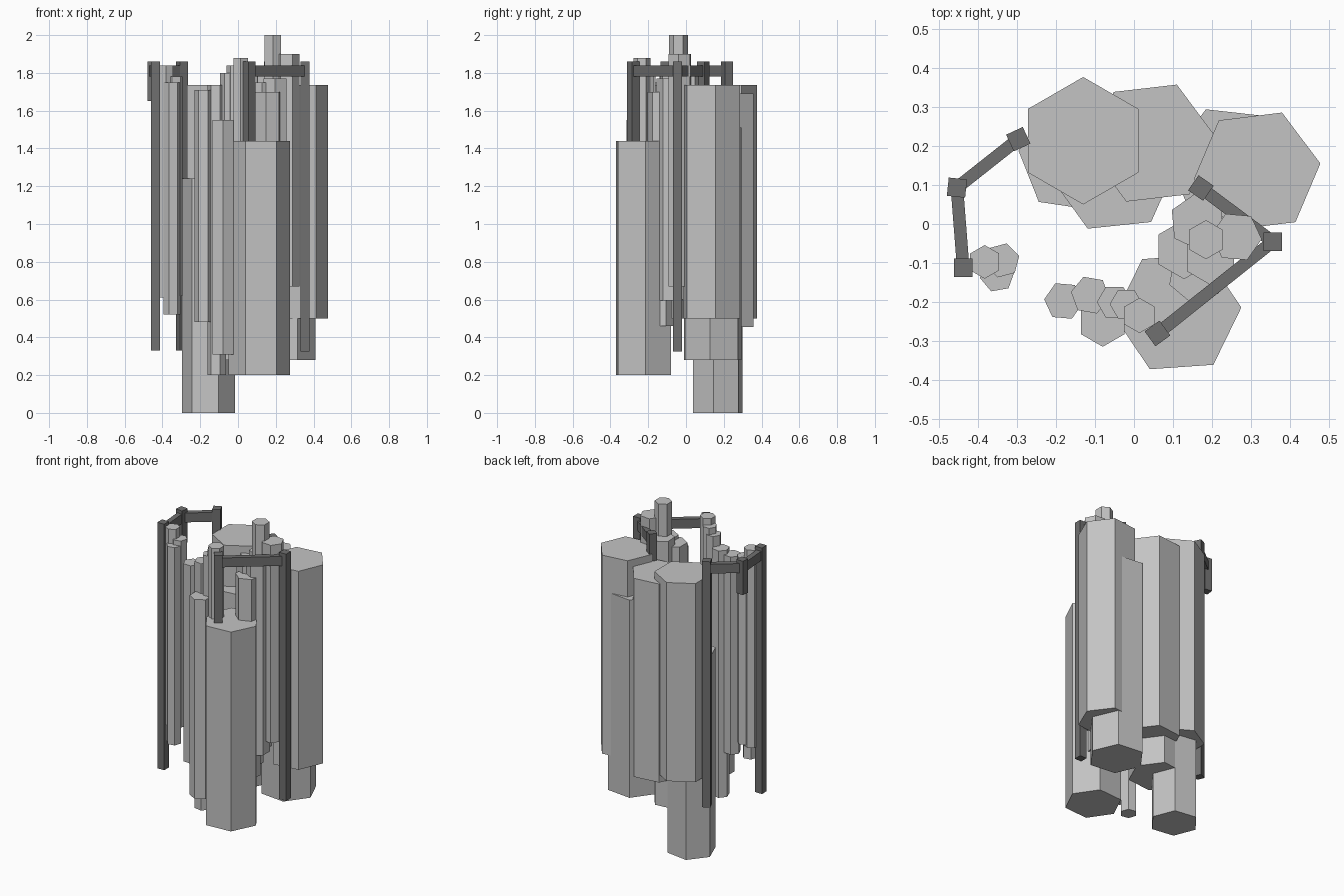
import bpy, math
from mathutils import Vector

cube = bpy.data.objects.get("Cube")
if cube:
    bpy.data.objects.remove(cube)


def material(name, value):
    m = bpy.data.materials.new(name)
    m.use_nodes = True
    colour = (value, value, value, 1)
    m.diffuse_color = colour
    m.node_tree.nodes["Principled BSDF"].inputs["Base Color"].default_value = colour
    return m


stone = material("light grey stone", 0.55)
metal = material("dark grey railing", 0.16)


def column(name, x, y, radius, turn, bottom, top):
    """Upright six-sided prism with a corner at the given angle."""
    bpy.ops.mesh.primitive_cylinder_add(
        vertices=6, radius=radius, depth=top - bottom,
        location=(x, y, (top + bottom) / 2),
        rotation=(0, 0, math.radians(turn - 90)))
    ob = bpy.context.object
    ob.name = name
    ob.data.materials.append(stone)


def box(name, centre, size, angle):
    bpy.ops.mesh.primitive_cube_add(size=1, location=centre, rotation=(0, 0, angle))
    ob = bpy.context.object
    ob.name = name
    ob.scale = size
    ob.data.materials.append(metal)


# Large columns
BIG = 0.163
column("back_column", -0.13, 0.213, BIG, 90, 0.5, 1.735)
column("back_middle_column", 0.045, 0.207, BIG, 6.6, 0.455, 1.69)
column("left_column", 0.315, 0.135, BIG, 7, 0.5, 1.735)
column("inner_left_column", 0.249, 0.144, BIG, -6.4, 0.28, 1.51)
column("lowest_column", -0.156, 0.167, 0.141, -8.4, 0, 1.24)
column("inner_column", -0.052, 0.137, BIG, 6, 0.28, 1.48)
column("front_column", 0.112, -0.225, BIG, 4, 0.2, 1.44)

# Cluster of middle-sized columns on the left
column("tallest_column", 0.184, -0.04, 0.05, 90, 0.7, 2.0)
column("tall_column", 0.262, -0.033, 0.065, -5, 0.67, 1.9)
column("cluster_column_a", 0.196, -0.087, 0.069, 90, 0.595, 1.77)
column("cluster_column_b", 0.163, 0.005, 0.073, 95, 0.6, 1.8)
column("cluster_column_c", 0.128, -0.065, 0.076, 30, 0.5, 1.75)
column("cluster_column_d", 0.16, -0.13, 0.074, 80, 0.46, 1.7)

# Row of thin columns along the front
column("row_column_a", -0.18, -0.197, 0.05, -5, 0.48, 1.71)
column("row_column_b", -0.112, -0.182, 0.05, -10, 0.2, 1.735)
column("row_column_c", -0.08, -0.25, 0.064, 90, 0.31, 1.55)
column("row_column_d", -0.05, -0.2, 0.045, 0, 0.5, 1.8)
column("row_column_e", -0.02, -0.205, 0.042, 0, 0.55, 1.84)
column("row_column_f", 0.014, -0.234, 0.045, 90, 0.6, 1.88)

# Small group on the right
column("right_column_a", -0.382, -0.097, 0.043, 90, 0.61, 1.84)
column("right_column_b", -0.337, -0.093, 0.045, 15, 0.62, 1.78)
column("right_column_c", -0.35, -0.13, 0.045, 10, 0.52, 1.75)


def railing(side, posts):
    """Square posts (x, y, turn, bottom) joined by a bar."""
    for i, (x, y, turn, bottom) in enumerate(posts, 1):
        box(f"{side}_post_{i}", (x, y, (bottom + 1.86) / 2),
            (0.047, 0.047, 1.86 - bottom), math.radians(turn))
    for i, (a, b) in enumerate(zip(posts, posts[1:]), 1):
        p, q = Vector(a[:2]), Vector(b[:2])
        d, mid = q - p, (p + q) / 2
        box(f"{side}_rail_{i}", (mid.x, mid.y, 1.81),
            (d.length, 0.032, 0.058), math.atan2(d.y, d.x))


railing("right", [(-0.296, 0.217, 25, 0.33),
                  (-0.453, 0.093, -6, 1.65),
                  (-0.437, -0.112, 0, 0.33)])
railing("left", [(0.171, 0.092, -35, 1.5),
                 (0.355, -0.045, 0, 0.325),
                 (0.06, -0.28, 36, 1.44)])
